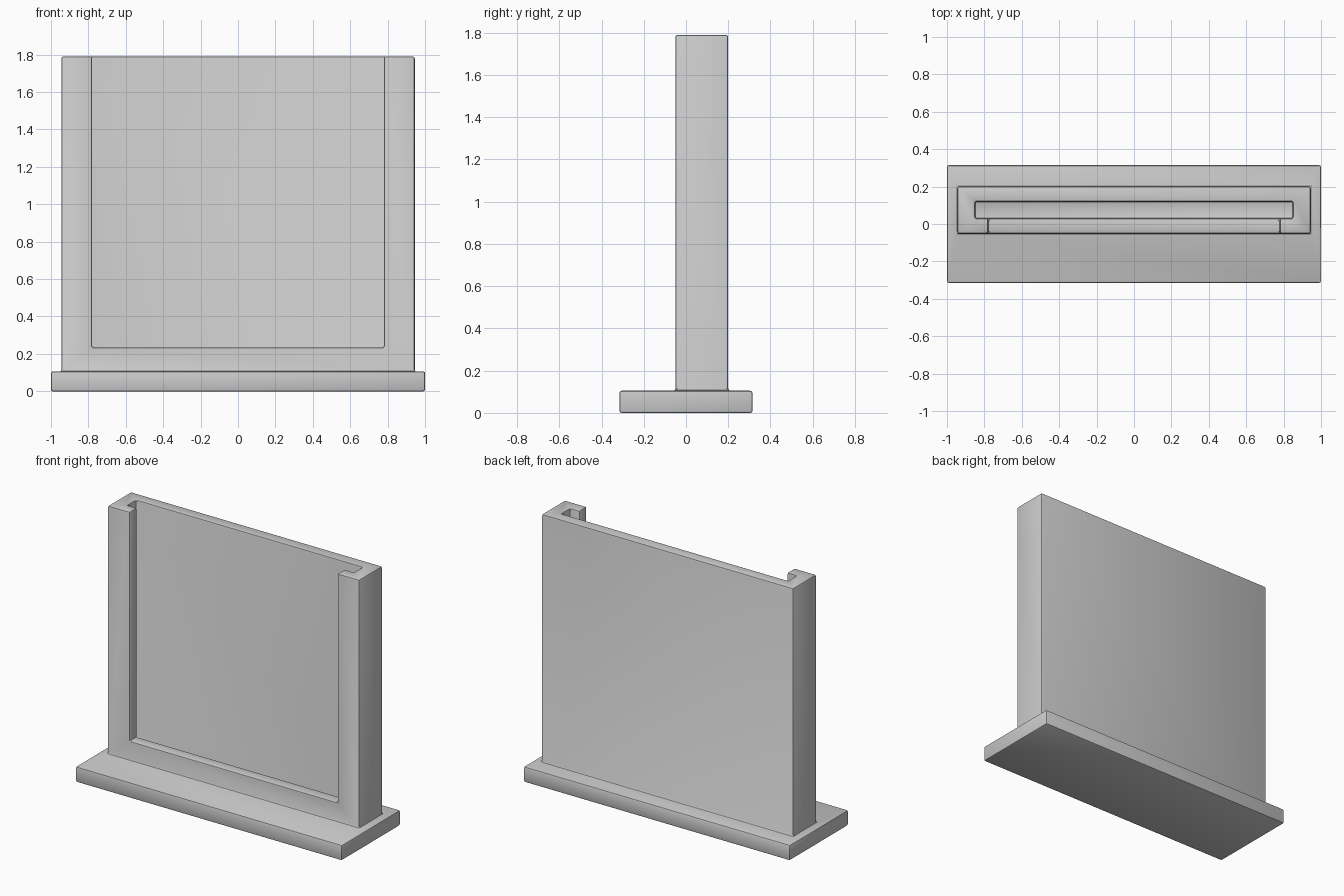
import bpy
import math
from mathutils import Vector

cube = bpy.data.objects.get("Cube")
if cube:
    bpy.data.objects.remove(cube, do_unlink=True)

grey = bpy.data.materials.new("plain_grey")
grey.use_nodes = True
colour = (0.6, 0.6, 0.6, 1)
grey.diffuse_color = colour
grey.node_tree.nodes["Principled BSDF"].inputs["Base Color"].default_value = colour


def box(name, low, high):
    """Axis-aligned box between two corners."""
    low, high = Vector(low), Vector(high)
    bpy.ops.mesh.primitive_cube_add(size=1, location=(low + high) / 2)
    obj = bpy.context.object
    obj.name = name
    obj.scale = high - low
    bpy.ops.object.transform_apply(location=True, rotation=False, scale=True)
    obj.data.materials.append(grey)
    return obj


def apply(obj, mod):
    bpy.context.view_layer.objects.active = obj
    bpy.ops.object.modifier_apply(modifier=mod.name)


def combine(target, tool, operation):
    """Boolean a tool into the target, then drop the tool."""
    mod = target.modifiers.new("combine", "BOOLEAN")
    mod.operation = operation
    mod.solver = "EXACT"
    mod.object = tool
    tool.hide_render = True
    apply(target, mod)
    bpy.data.objects.remove(tool, do_unlink=True)


# Foot plate joined to the upright body
holder = box("panel_holder", (-1, -0.315, 0), (1, 0.315, 0.105))
body = box("upright_body", (-0.945, -0.05, 0.05), (0.945, 0.2, 1.79))
combine(holder, body, "UNION")

# Slot for a sliding panel, open at the top
slot = box("slot_cutter", (-0.85, 0.03, 0.165), (0.85, 0.12, 2))
combine(holder, slot, "DIFFERENCE")

# Front window through to the slot
window = box("window_cutter", (-0.78, -0.2, 0.235), (0.78, 0.07, 2))
combine(holder, window, "DIFFERENCE")

# Softened edges and a small fillet where body meets foot
bevel = holder.modifiers.new("soft_edges", "BEVEL")
bevel.width = 0.01
bevel.segments = 2
bevel.limit_method = "ANGLE"
bevel.angle_limit = math.radians(40)
apply(holder, bevel)

bpy.ops.object.select_all(action="DESELECT")
holder.select_set(True)
bpy.context.view_layer.objects.active = holder
bpy.ops.object.shade_smooth_by_angle(angle=math.radians(30))
